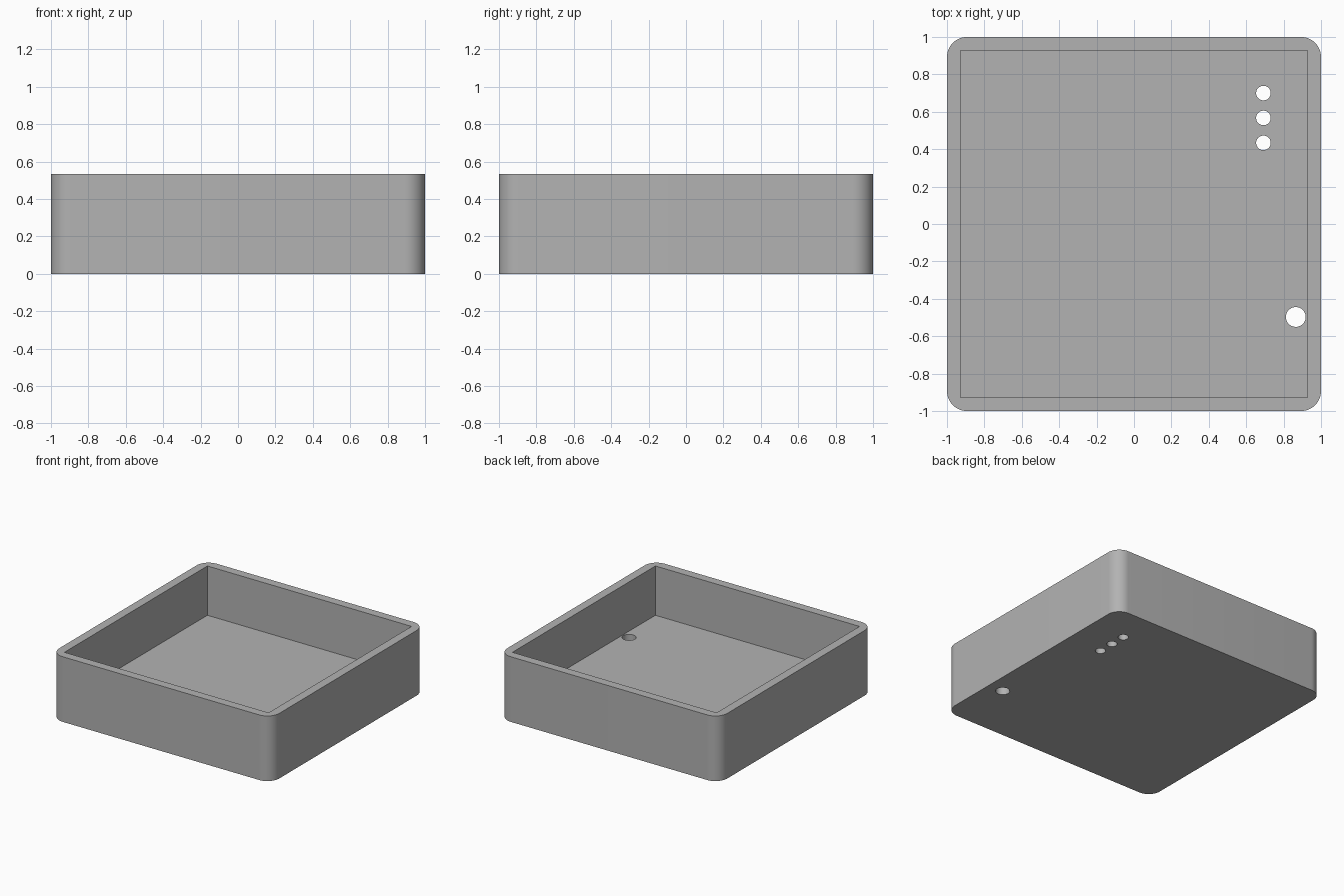
import bpy, math

default_cube = bpy.data.objects.get("Cube")
if default_cube:
    bpy.data.objects.remove(default_cube, do_unlink=True)

HEIGHT = 0.535
FLOOR = 0.13
INNER = 0.928

grey = bpy.data.materials.new("plain_grey")
grey.use_nodes = True
colour = (0.45, 0.45, 0.45, 1)
grey.diffuse_color = colour
grey.node_tree.nodes["Principled BSDF"].inputs["Base Color"].default_value = colour


def box(name, half, bottom, top):
    bpy.ops.mesh.primitive_cube_add(size=2, location=(0, 0, 0))
    obj = bpy.context.object
    obj.name = name
    for v in obj.data.vertices:
        v.co = (v.co.x * half, v.co.y * half, top if v.co.z > 0 else bottom)
    obj.data.materials.append(grey)
    return obj


def apply(obj, modifier):
    bpy.ops.object.select_all(action="DESELECT")
    obj.select_set(True)
    bpy.context.view_layer.objects.active = obj
    bpy.ops.object.modifier_apply(modifier=modifier.name)


def cut(obj, cutter):
    mod = obj.modifiers.new("cut", "BOOLEAN")
    mod.operation = "DIFFERENCE"
    mod.solver = "EXACT"
    mod.object = cutter
    apply(obj, mod)
    bpy.data.objects.remove(cutter, do_unlink=True)


# Outer block with rounded upright corners
tray = box("open_tray", 1, 0, HEIGHT)
weights = tray.data.attributes.new("bevel_weight_edge", "FLOAT", "EDGE")
for edge in tray.data.edges:
    a, b = (tray.data.vertices[i].co for i in edge.vertices)
    weights.data[edge.index].value = float(abs(a.z - b.z) > 0.1)
bevel = tray.modifiers.new("corners", "BEVEL")
bevel.limit_method = "WEIGHT"
bevel.width = 0.107
bevel.segments = 12
apply(tray, bevel)

# Square-cornered cavity
cut(tray, box("cavity_cutter", INNER, FLOOR, HEIGHT + 0.2))

# Round holes through the floor: one large, a row of three small
holes = [(0.865, -0.497, 0.053)] + [(0.692, 0.567 + i * 0.133, 0.039) for i in (-1, 0, 1)]
for x, y, radius in holes:
    bpy.ops.mesh.primitive_cylinder_add(vertices=40, radius=radius, depth=0.4, location=(x, y, 0.05))
    drill = bpy.context.object
    drill.name = "hole_cutter"
    drill.data.materials.append(grey)
    cut(tray, drill)

# Smooth curved walls, crisp edges
bpy.ops.object.select_all(action="DESELECT")
tray.select_set(True)
bpy.context.view_layer.objects.active = tray
bpy.ops.object.shade_smooth_by_angle(angle=math.radians(30))
